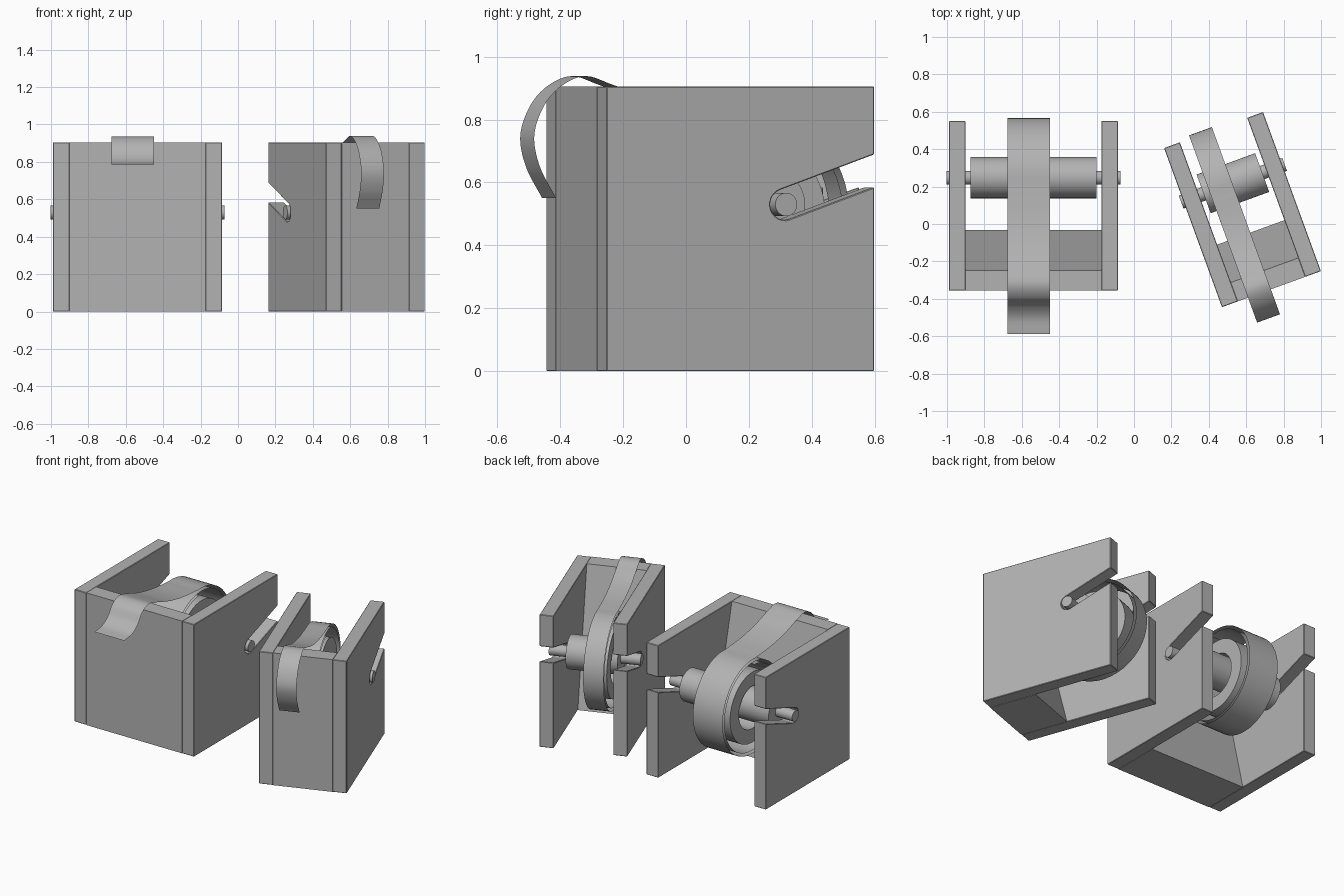
import bpy, bmesh, math
from mathutils import Matrix, Vector

if "Cube" in bpy.data.objects:
    bpy.data.objects.remove(bpy.data.objects["Cube"])

AXIS_Y, AXIS_Z = 0.15, 0.53      # roller axis, local to each dispenser
ROLL_Z = 0.502                   # the tape roll hangs slightly below the roller axis
DEPTH, HEIGHT, WALL = 0.4525, 0.905, 0.09

GREY = bpy.data.materials.new("mid_grey")
GREY.diffuse_color = (0.45, 0.45, 0.45, 1)
GREY.use_nodes = True
GREY.node_tree.nodes["Principled BSDF"].inputs["Base Color"].default_value = GREY.diffuse_color


def finish(name, bm, place, smooth=False, closed=True):
    if closed:
        bmesh.ops.recalc_face_normals(bm, faces=bm.faces)
    me = bpy.data.meshes.new(name)
    bm.to_mesh(me)
    bm.free()
    me.materials.append(GREY)
    ob = bpy.data.objects.new(name, me)
    bpy.context.collection.objects.link(ob)
    ob.matrix_world = place
    if smooth:
        bpy.ops.object.select_all(action='DESELECT')
        bpy.context.view_layer.objects.active = ob
        ob.select_set(True)
        bpy.ops.object.shade_smooth_by_angle(angle=math.radians(35))
    return ob


def extrude(name, pts, x0, x1, place, solid=True):
    """Sweep a (y, z) outline along x: a capped prism, or an open sheet."""
    bm = bmesh.new()
    a = [bm.verts.new((x0, y, z)) for y, z in pts]
    b = [bm.verts.new((x1, y, z)) for y, z in pts]
    n = len(pts)
    for i in range(n if solid else n - 1):
        j = (i + 1) % n
        bm.faces.new((a[i], a[j], b[j], b[i]))
    if solid:
        bm.faces.new(a)
        bm.faces.new(b[::-1])
    return finish(name, bm, place, smooth=not solid, closed=solid)


def lathe(name, profile, place, z=AXIS_Z, steps=64):
    """Spin an (x, radius) profile about an axis along x at height z."""
    bm = bmesh.new()
    vs = [bm.verts.new((x, AXIS_Y, z + r)) for x, r in profile]
    es = [bm.edges.new(p) for p in zip(vs, vs[1:])]
    bmesh.ops.spin(bm, geom=vs + es, cent=(0, AXIS_Y, z), axis=(1, 0, 0),
                   angle=math.tau, steps=steps)
    bmesh.ops.remove_doubles(bm, verts=bm.verts, dist=1e-5)
    return finish(name, bm, place, smooth=True)


def spline(pts, n=8):
    """Smooth curve through the points."""
    p = [Vector(q) for q in pts]
    p = [2 * p[0] - p[1]] + p + [2 * p[-1] - p[-2]]
    out = []
    for a, b, c, d in zip(p, p[1:], p[2:], p[3:]):
        for k in range(n):
            t = k / n
            out.append(0.5 * (2 * b + (c - a) * t + (2 * a - 5 * b + 4 * c - d) * t * t
                              + (3 * b - a - 3 * c + d) * t ** 3))
    return [tuple(v) for v in out] + [tuple(pts[-1])]


def wall_outline():
    """Side wall with a slanted, round-ended slot open to the back."""
    r, tilt = 0.049, math.radians(19.5)
    arc = [(AXIS_Y + r * math.cos(a), AXIS_Z + r * math.sin(a))
           for a in (tilt - math.pi / 2 - math.pi * k / 12 for k in range(13))]
    run = lambda p: (DEPTH, p[1] + (DEPTH - p[0]) * math.tan(tilt))
    return ([(-DEPTH, 0), (DEPTH, 0), run(arc[0])] + arc
            + [run(arc[-1]), (DEPTH, HEIGHT), (-DEPTH, HEIGHT)])


def dispenser(tag, place, half, tape_x, tape_w, tail):
    # side walls
    for side, s in (("left", -1), ("right", 1)):
        w = extrude(f"{tag}_{side}_wall", wall_outline(), s * (half - WALL), s * half, place)
        bev = w.modifiers.new("edge", 'BEVEL')
        bev.width, bev.segments, bev.limit_method = 0.003, 1, 'ANGLE'
    # wedge-shaped front wall
    extrude(f"{tag}_front_wall",
            [(-DEPTH, 0), (-0.13, 0), (-0.345, HEIGHT), (-DEPTH, HEIGHT)],
            WALL - half, half - WALL, place)
    # roller with thin end pins
    p, h = half + 0.013, half - 0.115
    lathe(f"{tag}_roller", [(-p, 0), (-p, 0.037), (-h, 0.037), (-h, 0.11),
                            (h, 0.11), (h, 0.037), (p, 0.037), (p, 0)], place)
    # core ring of the tape roll
    a, b = tape_x - tape_w / 2, tape_x + tape_w / 2
    lathe(f"{tag}_tape_core", [(a, 0.145), (a, 0.24), (b, 0.24),
                               (b, 0.145), (a, 0.145)], place, ROLL_Z)
    # wound tape that peels off over the front wall
    wrap = []
    for k in range(121):
        t = k / 120
        ang = math.radians(95 - 720 * (1 - t))
        r = 0.285 + 0.041 * t
        wrap.append((AXIS_Y + r * math.cos(ang), ROLL_Z + r * math.sin(ang)))
    extrude(f"{tag}_tape_strip", wrap[:-1] + spline([wrap[-1]] + tail), a, b, place, solid=False)


# wide dispenser, tape end flaring outward
dispenser("wide", Matrix.Translation((-0.5375, 0.0975, 0)), 0.4525, -0.025, 0.225,
          [(-0.05, 0.842), (-0.2, 0.872), (-0.33, 0.914), (-0.42, 0.935),
           (-0.49, 0.905), (-0.54, 0.84), (-0.60, 0.80), (-0.685, 0.786)])
# narrow dispenser, turned, tape end curling under
dispenser("narrow", Matrix.Translation((0.58, 0.077, 0)) @ Matrix.Rotation(math.radians(20), 4, 'Z'),
          0.2815, -0.068, 0.13,
          [(-0.05, 0.838), (-0.2, 0.866), (-0.33, 0.911), (-0.42, 0.938), (-0.50, 0.908),
           (-0.56, 0.845), (-0.594, 0.75), (-0.575, 0.65), (-0.52, 0.55)])
